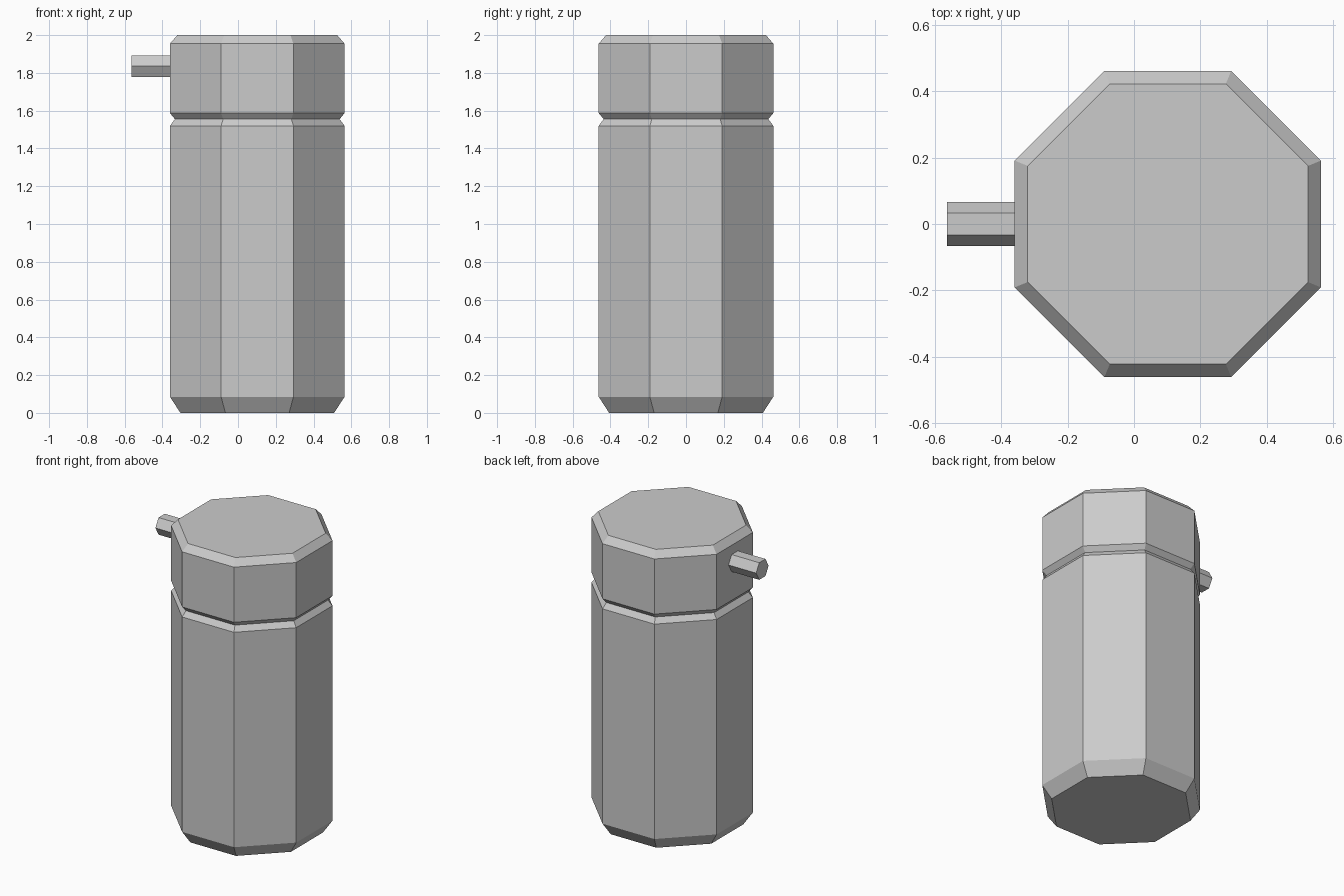
import bpy, bmesh, math
from mathutils import Matrix

cube = bpy.data.objects.get("Cube")
if cube:
    bpy.data.objects.remove(cube, do_unlink=True)

grey = bpy.data.materials.new("light grey")
grey.use_nodes = True
colour = (0.6, 0.6, 0.6, 1)
grey.diffuse_color = colour
grey.node_tree.nodes["Principled BSDF"].inputs["Base Color"].default_value = colour


def prism(name, sides, profile, start, placement):
    """Stack rings of (distance to flat side, height) into a closed faceted solid."""
    bm = bmesh.new()
    rings = []
    for flat, height in profile:
        r = flat / math.cos(math.pi / sides)
        angles = [start + math.tau * i / sides for i in range(sides)]
        rings.append([bm.verts.new((r * math.cos(a), r * math.sin(a), height)) for a in angles])
    for low, high in zip(rings, rings[1:]):
        for i in range(sides):
            j = (i + 1) % sides
            bm.faces.new((low[i], low[j], high[j], high[i]))
    bm.faces.new(rings[0][::-1])
    bm.faces.new(rings[-1])
    bm.transform(placement)
    bmesh.ops.recalc_face_normals(bm, faces=bm.faces)
    mesh = bpy.data.meshes.new(name)
    bm.to_mesh(mesh)
    bm.free()
    mesh.materials.append(grey)
    obj = bpy.data.objects.new(name, mesh)
    bpy.context.collection.objects.link(obj)
    return obj


# Octagonal container and lid, chamfered where they meet
axis = Matrix.Translation((0.102, 0, 0))
eighth = math.pi / 8
prism("container", 8, [(0.407, 0), (0.462, 0.085), (0.462, 1.52), (0.436, 1.555)], eighth, axis)
prism("lid", 8, [(0.436, 1.555), (0.462, 1.587), (0.462, 1.955), (0.423, 2)], eighth, axis)

# Hexagonal spout pointing to the right side, slightly sunk into the lid
sideways = Matrix.Translation((-0.35, 0, 1.836)) @ Matrix.Rotation(-math.pi / 2, 4, "Y")
prism("spout", 6, [(0.057, 0), (0.057, 0.214)], math.pi / 6 + math.pi / 3, sideways)
